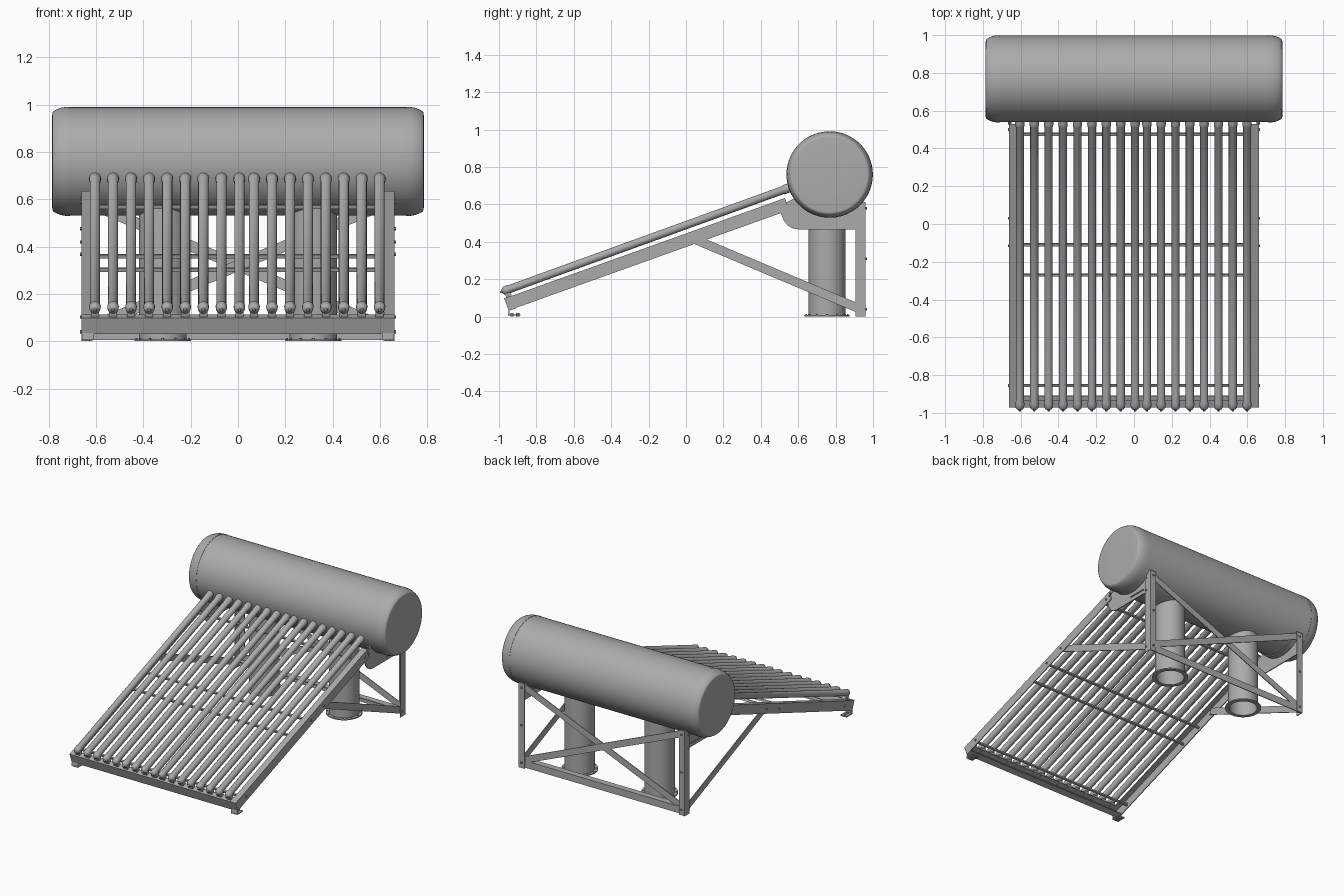
import bpy, bmesh, math
from mathutils import Vector, Matrix

if "Cube" in bpy.data.objects:
    bpy.data.objects.remove(bpy.data.objects["Cube"])

X, Y, Z = Vector((1, 0, 0)), Vector((0, 1, 0)), Vector((0, 0, 1))
TILT = math.radians(19.9)
SLOPE = Vector((0, math.cos(TILT), math.sin(TILT)))
NORM = X.cross(SLOPE)
TANK = Vector((0, 0.768, 0.76))
RT = 0.231

# Mid-grey metal for every part
GREY = bpy.data.materials.new("grey_metal")
GREY.diffuse_color = (0.41, 0.41, 0.41, 1)
GREY.use_nodes = True
GREY.node_tree.nodes["Principled BSDF"].inputs["Base Color"].default_value = GREY.diffuse_color


def finish(name, bm, mirror=False, smooth=False):
    bmesh.ops.recalc_face_normals(bm, faces=bm.faces)
    me = bpy.data.meshes.new(name)
    bm.to_mesh(me)
    bm.free()
    me.materials.append(GREY)
    ob = bpy.data.objects.new(name, me)
    bpy.context.collection.objects.link(ob)
    if smooth:
        bpy.ops.object.select_all(action='DESELECT')
        ob.select_set(True)
        bpy.context.view_layer.objects.active = ob
        bpy.ops.object.shade_smooth_by_angle(angle=math.radians(35))
    if mirror:
        ob.modifiers.new("mirror", 'MIRROR')
    return ob


def add_beam(bm, p, q, section, u):
    """Extrude a 2D section from p to q; section axes are u and u x d."""
    p, q = Vector(p), Vector(q)
    d = (q - p).normalized()
    u = (u - d * u.dot(d)).normalized()
    v = u.cross(d)
    a, b = [[bm.verts.new(o + u * s + v * t) for s, t in section] for o in (p, q)]
    bm.faces.new(a)
    bm.faces.new(b[::-1])
    n = len(a)
    for i in range(n):
        bm.faces.new((a[i], b[i], b[(i + 1) % n], a[(i + 1) % n]))


def beam(name, p, q, section, u, mirror=False, smooth=False):
    bm = bmesh.new()
    add_beam(bm, p, q, section, u)
    return finish(name, bm, mirror, smooth)


def rect(w, h):
    return [(-w / 2, -h / 2), (w / 2, -h / 2), (w / 2, h / 2), (-w / 2, h / 2)]


def circle(r, n=12):
    return [(r * math.cos(2 * math.pi * i / n), r * math.sin(2 * math.pi * i / n)) for i in range(n)]


def lathe(name, profile, origin, axis, n=32, mirror=False, closed=False):
    """Revolve (distance along axis, radius) points about an axis."""
    bm = bmesh.new()
    rot = axis.to_track_quat('Z', 'Y').to_matrix().to_4x4()
    mat = Matrix.Translation(origin) @ rot
    pts = profile + profile[:1] if closed else profile
    vs = [bm.verts.new(mat @ Vector((r, 0, s))) for s, r in pts]
    es = [bm.edges.new(e) for e in zip(vs, vs[1:])]
    bmesh.ops.spin(bm, geom=vs + es, cent=origin, axis=axis, angle=2 * math.pi,
                   steps=n, use_merge=False)
    bmesh.ops.remove_doubles(bm, verts=bm.verts, dist=1e-5)
    return finish(name, bm, mirror, True)


# Storage tank and its rounded end caps
lathe("tank_body", [(-0.711, RT - 0.002), (0.711, RT - 0.002)], TANK, X, 72)
lathe("tank_end_cap", [(0.709, RT - 0.004), (0.709, RT), (0.728, RT - 0.001), (0.748, 0.227),
                       (0.768, 0.219), (0.78, 0.212), (0.784, 0.207), (0.785, 0.2),
                       (0.787, 0.1), (0.787, 0)], TANK, X, 72, mirror=True)

# Evacuated tubes with end cup and dust seal, in two groups
tube_profile = [(-0.019, 0), (-0.017, 0.005), (-0.008, 0.008), (-0.002, 0.018), (0.006, 0.023),
                (0.03, 0.0245), (0.038, 0.0215), (1.585, 0.0215), (1.588, 0.0235), (1.6, 0.0248),
                (1.612, 0.0245), (1.66, 0.0245)]
xs = [0.006 - 0.0763 * k for k in range(8, -1, -1)] + [0.068 + 0.0758 * k for k in range(8)]
foot_pt = Vector((0, -0.976, 0.136))
first = lathe("tube_1", tube_profile, foot_pt, SLOPE, 20)
first.location.x = xs[0]
for i, x in enumerate(xs[1:], 2):
    ob = bpy.data.objects.new(f"tube_{i}", first.data)
    ob.location.x = x
    bpy.context.collection.objects.link(ob)

# Small holders between the tube ends and the front rail
bm = bmesh.new()
for x in xs:
    c = foot_pt + X * x + SLOPE * 0.018
    add_beam(bm, c - NORM * 0.045, c - NORM * 0.015, rect(0.034, 0.03), X)
finish("tube_holders", bm)

# Sloping side rails, L-section with the flange on top
low, high = Vector((0, -0.96, 0.065)), Vector((0, 0.54, 0.065 + 1.5 * math.tan(TILT) - 0.006))
T = 0.006
beam("side_rail", low, high,
     [(0.662, -0.034), (0.662, 0.034), (0.618, 0.034), (0.618, 0.034 - T),
      (0.662 - T, 0.034 - T), (0.662 - T, -0.034)], X, mirror=True)

# Front rail, C-section
beam("front_rail", low + X * 0.662, low - X * 0.662,
     [(0, -0.036), (0, 0.036), (0.042, 0.036), (0.042, 0.03), (T, 0.03), (T, -0.03),
      (0.042, -0.03), (0.042, -0.036)], SLOPE)


def rail_point(y):
    return Vector((0, y, low.z + (y - low.y) * (high.z - low.z) / (high.y - low.y)))


# Thin cross bars between the side rails
for i, y in enumerate((-0.855, -0.27, -0.11, 0.475), 1):
    c = rail_point(y) - Z * 0.01
    beam(f"cross_bar_{i}", c - X * 0.657, c + X * 0.657, rect(0.012, 0.016), SLOPE)

# Front feet: upright tab, base plate and bolts
beam("front_foot_tab", (0.635, -0.948, 0.006), (0.635, -0.945, 0.06), rect(0.05, 0.006), X, True)
beam("front_foot_plate", (0.635, -0.952, 0.009), (0.635, -0.885, 0.009), rect(0.05, 0.007), X, True)
for i, y in enumerate((-0.93, -0.9), 1):
    beam(f"front_foot_bolt_{i}", (0.635, y, 0), (0.635, y, 0.019), circle(0.009), X, True)

# Rear legs and bottom bar, L-section
beam("rear_leg", (0, 0, 0), (0, 0, 0.612),
     [(0.662, -0.905), (0.662, -0.96), (0.615, -0.96), (0.615, -0.96 + T),
      (0.662 - T, -0.96 + T), (0.662 - T, -0.905)], X, mirror=True)
beam("rear_bottom_bar", (-0.656, 0.951, 0.06), (0.656, 0.951, 0.06),
     [(0, 0.005), (0, 0.055), (-T, 0.055), (-T, 0.005 + T), (-0.045, 0.005 + T), (-0.045, 0.005)], Y)
# Rear X bracing
for i, s in enumerate((-1, 1)):
    y = 0.951 - 0.007 * i
    beam(f"rear_cross_brace_{i + 1}", (-0.645 * s, y, 0.05), (0.645 * s, y, 0.59), rect(0.006, 0.046), Y)

# Side diagonal braces
beam("side_brace", (0.652, 0.02, 0.425), (0.652, 0.945, 0.035), rect(0.006, 0.048), X, True)


# Tank cradles: side plate with curved upper edge, plus a curved flange
def arc(r, a0, a1, n=20):
    return [(TANK.y + r * math.cos(math.radians(a0 + (a1 - a0) * i / n)),
             TANK.z + r * math.sin(math.radians(a0 + (a1 - a0) * i / n))) for i in range(n + 1)]


plate = [(0.535, 0.61), (0.503, 0.593), (0.508, 0.55), (0.522, 0.515), (0.543, 0.488),
         (0.57, 0.472), (0.6, 0.467), (0.958, 0.467), (0.958, 0.613)] + arc(RT, 321, 214)
beam("tank_cradle_plate", (0.655, 0, 0), (0.648, 0, 0), plate, Y, True)
beam("tank_cradle_flange", (0.655, 0, 0), (0.61, 0, 0),
     arc(RT - 0.001, 214, 318) + arc(RT + 0.006, 318, 214), Y, True, True)
beam("cradle_rib", (0.658, 0.75, 0.497), (0.658, 0.885, 0.497), rect(0.008, 0.005), X, True)

# Hollow support columns with bolted base flanges
for name, x in (("left", -0.318), ("right", 0.318)):
    o = Vector((x, 0.754, 0))
    lathe(f"{name}_column", [(0, 0.1), (0.56, 0.1), (0.56, 0.093), (0, 0.093)], o, Z, 48, closed=True)
    lathe(f"{name}_column_flange", [(0, 0.12), (0.008, 0.12), (0.008, 0.094), (0, 0.094)],
          o, Z, 48, closed=True)
    bm = bmesh.new()
    for px, py in circle(0.111, 12):
        c = o + Vector((px, py, 0.005))
        add_beam(bm, c, c + Z * 0.008, circle(0.005, 6), X)
    finish(f"{name}_flange_bolts", bm)

# Bolt heads on the outside of rails, legs and cradles
bm = bmesh.new()
spots = [tuple(rail_point(y).yz) for y in (-0.855, -0.115, 0.03, 0.5, 0.535)]
spots += [(0.918, 0.04), (0.918, 0.475), (0.918, 0.57)]
for y, z in spots:
    add_beam(bm, (0.65, y, z), (0.668, y, z), circle(0.007, 8), Y)
for z in (0.04, 0.31, 0.58):
    add_beam(bm, (0.638, 0.945, z), (0.638, 0.968, z), circle(0.007, 8), X)
finish("frame_bolts", bm, mirror=True)
